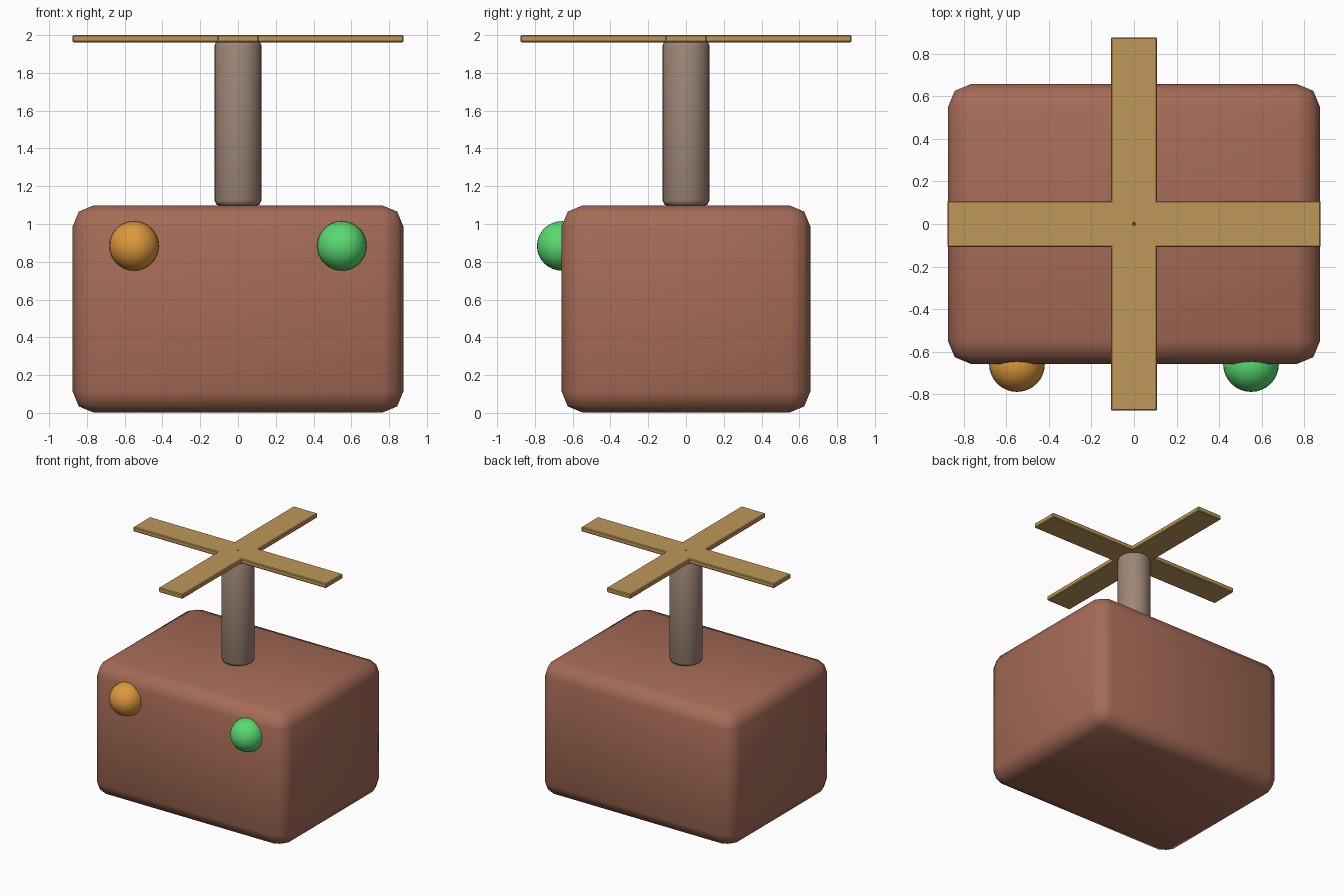
import bpy, math

if "Cube" in bpy.data.objects:
    bpy.data.objects.remove(bpy.data.objects["Cube"])


def material(name, rgb):
    m = bpy.data.materials.new(name)
    m.diffuse_color = (*rgb, 1)
    m.use_nodes = True
    m.node_tree.nodes["Principled BSDF"].inputs["Base Color"].default_value = m.diffuse_color
    return m


BROWN = material("clay brown", (0.38, 0.148, 0.096))
TAUPE = material("taupe", (0.34, 0.24, 0.185))
TAN = material("tan", (0.52, 0.31, 0.098))
ORANGE = material("orange", (0.73, 0.32, 0.045))
GREEN = material("green", (0.10, 0.71, 0.165))


def finish(name, mat, bevel=0, segments=1, angle=180):
    """Name and colour the active object, bevel it and shade it smooth."""
    ob = bpy.context.object
    ob.name = name
    ob.data.materials.append(mat)
    bpy.ops.object.transform_apply(location=False, rotation=False, scale=True)
    if bevel:
        mod = ob.modifiers.new("Bevel", 'BEVEL')
        mod.width = bevel
        mod.segments = segments
        mod.limit_method = 'ANGLE'
        bpy.ops.object.modifier_apply(modifier=mod.name)
    bpy.ops.object.shade_smooth_by_angle(angle=math.radians(angle))
    return ob


def box(name, mat, size, loc, turn=0, **kw):
    bpy.ops.mesh.primitive_cube_add(size=1, location=loc, rotation=(0, 0, turn))
    bpy.context.object.scale = size
    return finish(name, mat, **kw)


# Rounded body
box("body", BROWN, (1.75, 1.316, 1.096), (0, 0, 0.55), bevel=0.11, segments=2, angle=60)

# Rotor post
bpy.ops.mesh.primitive_cylinder_add(vertices=32, radius=0.124, depth=0.88, location=(0, 0, 1.535))
finish("rotor_post", TAUPE, bevel=0.03, segments=2, angle=60)

# Four rotor blades meeting at the centre
for i in range(4):
    a = i * math.pi / 2
    box(f"rotor_blade_{i + 1}", TAN, (0.877, 0.218, 0.038),
        (0.4385 * math.cos(a), 0.4385 * math.sin(a), 1.981), a, bevel=0.006, angle=30)

# Eyes half sunk into the front
for name, mat, x in (("left_eye", ORANGE, -0.55), ("right_eye", GREEN, 0.55)):
    bpy.ops.mesh.primitive_uv_sphere_add(segments=32, ring_count=16, radius=0.131,
                                         location=(x, -0.658, 0.884))
    finish(name, mat)
